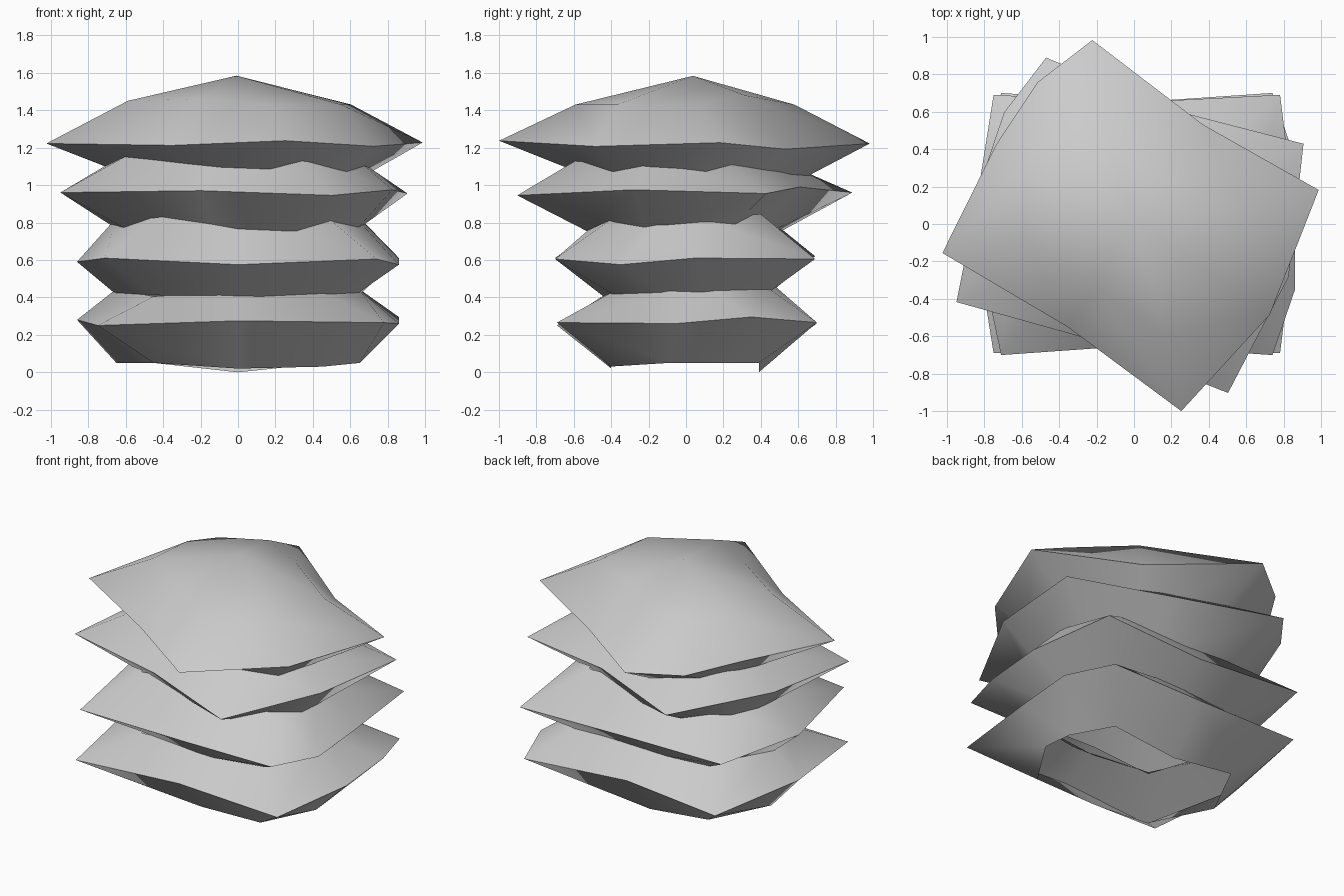
import bpy, bmesh, math
from mathutils import Matrix

cube = bpy.data.objects.get("Cube")
if cube:
    bpy.data.objects.remove(cube)

# Plain grey cloth
cloth = bpy.data.materials.new("grey_cloth")
cloth.use_nodes = True
GREY = (0.6, 0.6, 0.6, 1)
cloth.diffuse_color = GREY
cloth.node_tree.nodes["Principled BSDF"].inputs["Base Color"].default_value = GREY

# Seam outline (x, y, height offset) and the smaller shoulder outline (x, y, bulge)
SEAM = [(-.75, -.69, -.015), (0, -.65, .01), (.78, -.69, 0), (.86, -.05, -.005),
        (.86, .35, .03), (.74, .70, 0), (0, .65, .03), (-.71, .70, -.005), (-.86, 0, .015)]
SHOULDER = [(-.45, -.4, 0), (0, -.4, .03), (.45, -.4, .02), (.65, -.08, 0),
            (.63, .12, 0), (.48, .39, 0), (0, .39, .05), (-.45, .4, 0), (-.65, 0, 0)]


def cushion(name, place, flip, turn, top, bottom, top_tilt=0, bottom_tilt=0, peak=None):
    """A shell with a sharp seam and a shoulder above and below, closed on top if it has a peak."""
    sx, sy, sz = flip
    bm = bmesh.new()

    def ring(points):
        return [bm.verts.new((x * sx, y * sy, h)) for x, y, h in points]

    seam = ring([(x, y, h * sz) for x, y, h in SEAM])
    upper = ring([(x, y, top + b + top_tilt * y) for x, y, b in SHOULDER])
    lower = ring([(x, y, -bottom - b - bottom_tilt * y) for x, y, b in SHOULDER])
    crown = bm.verts.new(peak) if peak else None
    n = len(seam)
    for i in range(n):
        j = (i + 1) % n
        for loop in (upper, lower):
            bm.faces.new((seam[i], seam[j], loop[j], loop[i]))
        if crown:
            bm.faces.new((upper[i], upper[j], crown))
    bmesh.ops.recalc_face_normals(bm, faces=bm.faces)
    bm.transform(Matrix.Translation(place) @ Matrix.Rotation(math.radians(turn), 4, 'Z'))
    mesh = bpy.data.meshes.new(name)
    bm.to_mesh(mesh)
    bm.free()
    mesh.materials.append(cloth)
    obj = bpy.data.objects.new(name, mesh)
    bpy.context.collection.objects.link(obj)
    bpy.ops.object.select_all(action='DESELECT')
    obj.select_set(True)
    bpy.context.view_layer.objects.active = obj
    bpy.ops.object.shade_smooth_by_angle(angle=math.radians(62))


# Stack from the floor up, the upper two twisted clockwise
cushion("bottom_cushion", (0, 0, .265), (1, 1, 1), 0, .18, .215, top_tilt=.1)
cushion("lower_cushion", (0, 0, .605), (1, -1, -1), 0, .22, .19)
cushion("upper_cushion", (.01, -.01, .96), (-1, 1, 1), -18.5, .185, .205, top_tilt=-.05)
cushion("top_cushion", (.008, -.01, 1.222), (-1, 1, -1), -33.5, .208, .18,
        bottom_tilt=.08, peak=(-.04, .03, .362))
